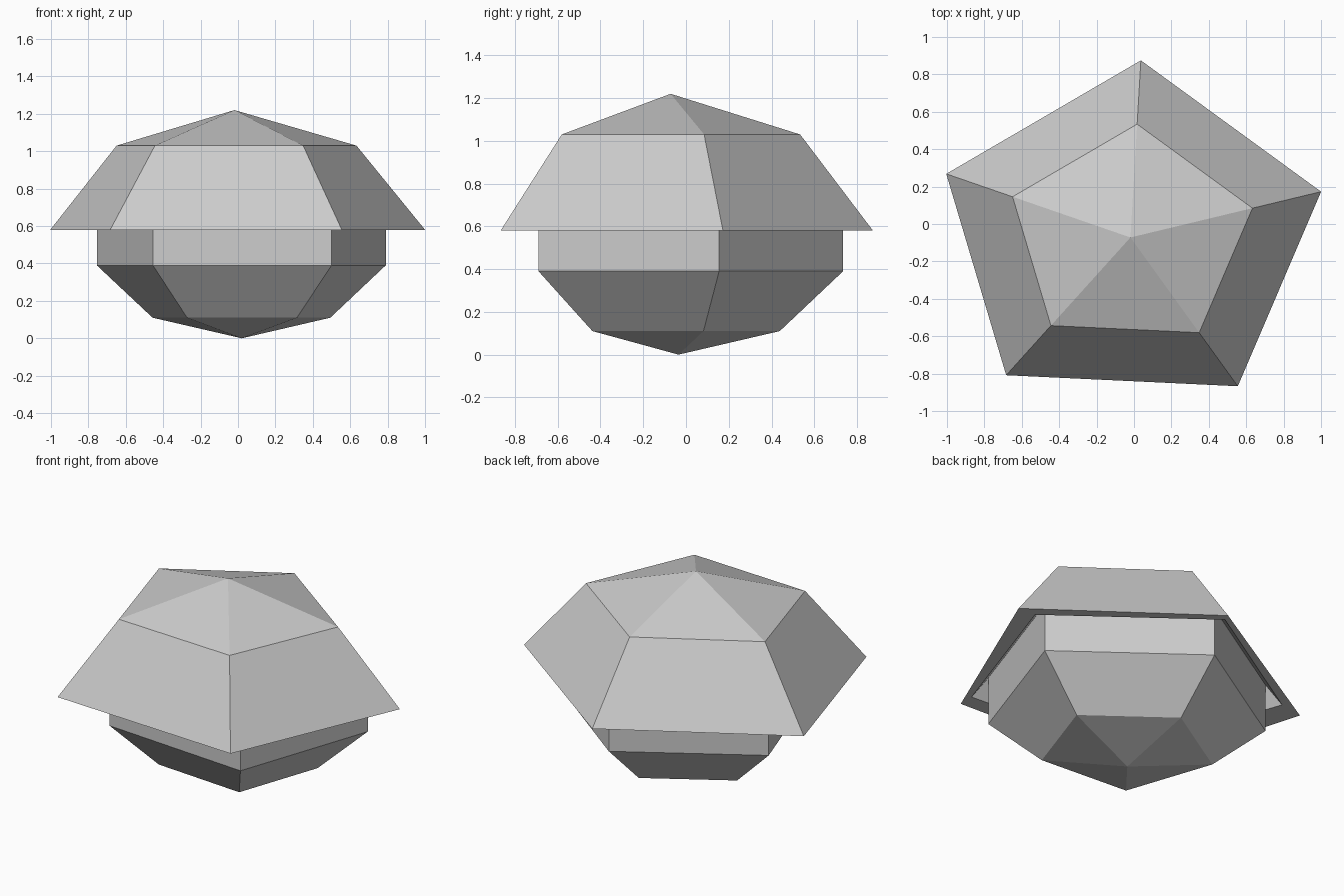
import bpy, bmesh
from math import cos, sin, radians
from mathutils import Vector

if "Cube" in bpy.data.objects:
    bpy.data.objects.remove(bpy.data.objects["Cube"])

# Five-sided outlines, as offsets from each part's own axis
CAP_AXIS = Vector((-0.019, -0.072))
NUT_AXIS = Vector((0.02, -0.035))
CAP = [Vector((1.055 * cos(radians(86.97 + 72 * i)),
               0.948 * sin(radians(86.97 + 72 * i)))) for i in range(5)]
NUT = [Vector((0.0, 0.77)), Vector((-0.775, 0.295)), Vector((-0.475, -0.585)),
       Vector((0.48, -0.655)), Vector((0.77, 0.19))]


def loft(name, rows):
    """Skin rows of (outline, axis, scale, z); scale 0 makes a point."""
    bm = bmesh.new()
    rings = []
    for outline, axis, scale, z in rows:
        pts = outline if scale else [Vector((0, 0))]
        rings.append([bm.verts.new((*(axis + p * scale), z)) for p in pts])
    for a, b in zip(rings, rings[1:]):
        for i in range(5):
            j = (i + 1) % 5
            if len(a) == 1:
                bm.faces.new((a[0], b[j], b[i]))
            elif len(b) == 1:
                bm.faces.new((a[i], a[j], b[0]))
            else:
                bm.faces.new((a[i], a[j], b[j], b[i]))
    bmesh.ops.recalc_face_normals(bm, faces=bm.faces)
    mesh = bpy.data.meshes.new(name)
    bm.to_mesh(mesh)
    bm.free()
    obj = bpy.data.objects.new(name, mesh)
    bpy.context.collection.objects.link(obj)
    return obj


# Nut body: pointed base, straight band running up into the cap
loft("nut_body", [(NUT, NUT_AXIS, 0, 0.0), (NUT, NUT_AXIS, 0.615, 0.11),
                  (NUT, NUT_AXIS, 1, 0.39), (NUT, NUT_AXIS, 1, 0.70),
                  (NUT, NUT_AXIS, 0, 0.70)])

# Hollow cap: outer shell, flat rim, inner shell
loft("cap", [(CAP, CAP_AXIS, 0, 1.22), (CAP, CAP_AXIS, 0.64, 1.03),
             (CAP, CAP_AXIS, 1, 0.58), (NUT, NUT_AXIS, 1.12, 0.58),
             (NUT, NUT_AXIS, 0.70, 0.97), (NUT, NUT_AXIS, 0, 1.14)])
